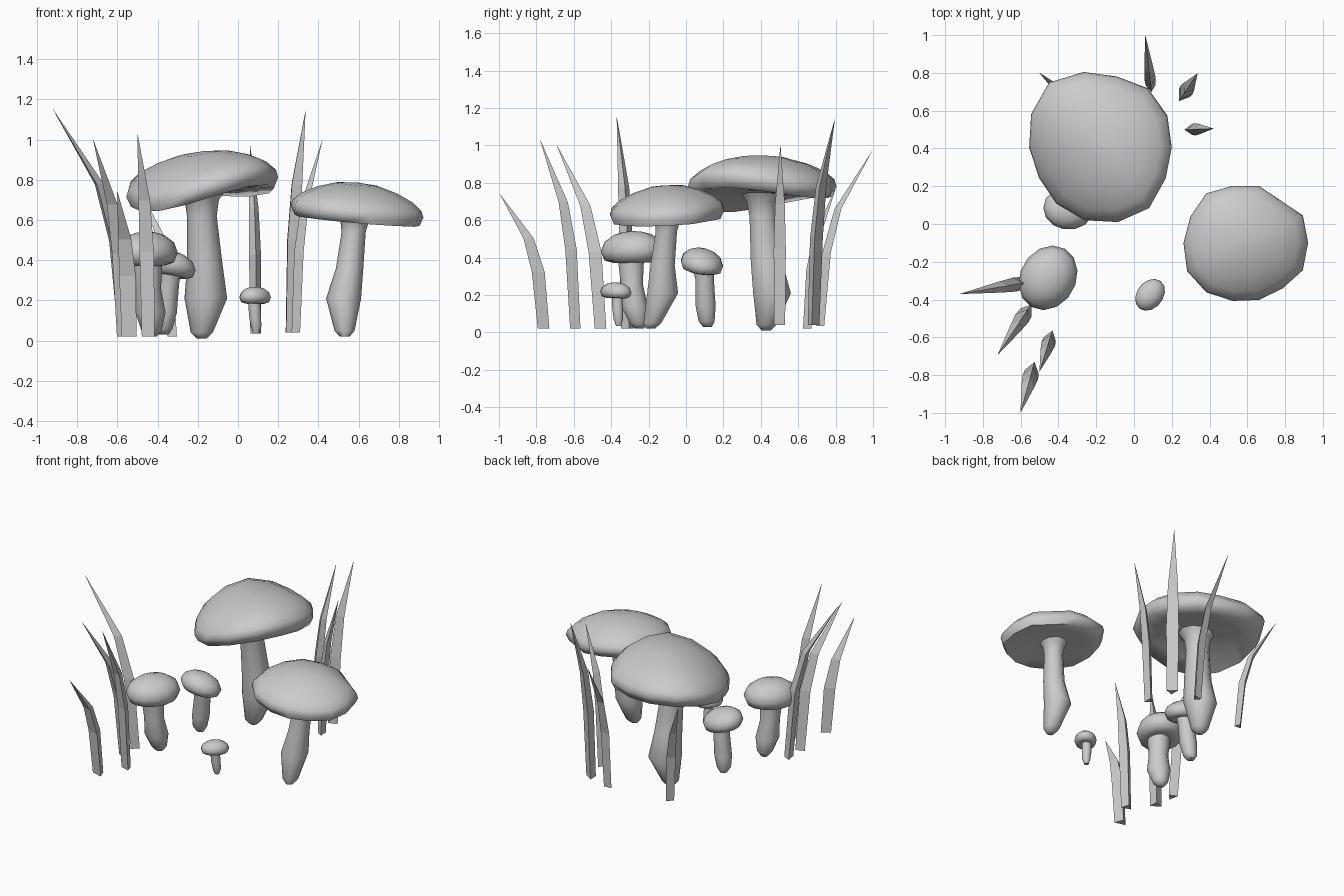
import bpy
import math
from mathutils import Matrix, Vector

cube = bpy.data.objects.get("Cube")
if cube:
    bpy.data.objects.remove(cube, do_unlink=True)

# One plain grey for everything
grey = bpy.data.materials.new("plain_grey")
grey.use_nodes = True
grey.diffuse_color = (0.6, 0.6, 0.6, 1)
grey.node_tree.nodes["Principled BSDF"].inputs["Base Color"].default_value = (0.6, 0.6, 0.6, 1)


def loft(name, rings, smooth_angle=None):
    """Skin a list of equal-length vertex rings and cap both ends."""
    n = len(rings[0])
    verts = [v for ring in rings for v in ring]
    faces = [(k * n + i, k * n + (i + 1) % n, (k + 1) * n + (i + 1) % n, (k + 1) * n + i)
             for k in range(len(rings) - 1) for i in range(n)]
    last = (len(rings) - 1) * n
    faces += [tuple(reversed(range(n))), tuple(range(last, last + n))]
    mesh = bpy.data.meshes.new(name)
    mesh.from_pydata(verts, [], faces)
    mesh.materials.append(grey)
    obj = bpy.data.objects.new(name, mesh)
    bpy.context.collection.objects.link(obj)
    if smooth_angle:
        bpy.ops.object.select_all(action="DESELECT")
        obj.select_set(True)
        bpy.context.view_layer.objects.active = obj
        bpy.ops.object.shade_smooth_by_angle(angle=math.radians(smooth_angle))


def outline(radii):
    """Closed outline with one radius for each evenly spaced direction."""
    step = math.tau / len(radii)
    return [Vector((r * math.cos(i * step), r * math.sin(i * step), 0))
            for i, r in enumerate(radii)]


def oval(rx, ry, turn=0):
    spin = Matrix.Rotation(math.radians(turn), 3, "Z")
    return [spin @ Vector((rx * p.x, ry * p.y, 0)) for p in outline([1] * 14)]


# Cap profiles from the underside to the crown: (radius, height) per unit radius
BROAD = [(0.2, -0.1), (0.62, -0.12), (0.94, -0.16), (1, -0.03), (0.97, 0.07),
         (0.84, 0.19), (0.6, 0.31), (0.32, 0.395), (0.04, 0.42)]
ROUND = [(0.3, -0.34), (0.6, -0.42), (0.88, -0.33), (1, -0.03), (0.88, 0.28),
         (0.58, 0.5), (0.28, 0.59), (0.04, 0.61)]


def cap(name, centre, edge, profile, tilt, twist=0):
    """Cap with a leaning, slightly saddle-shaped brim."""
    size = sum(p.length for p in edge) / len(edge)
    rings = []
    for r, h in profile:
        points = [p * r for p in edge]
        for p in points:
            p.z = h * size + tilt[0] * p.x + tilt[1] * p.y - twist * p.x * p.y
        rings.append([p + Vector(centre) for p in points])
    loft(name, rings, 75)


def stem(name, sections):
    """Each section is (x, y, z, radius)."""
    loft(name, [[p + Vector((x, y, z)) for p in outline([r] * 10)]
                for x, y, z, r in sections], 60)


# Tall back mushroom
tall_edge = outline([0.375, 0.39, 0.4, 0.385, 0.41, 0.44, 0.41,
                     0.38, 0.365, 0.38, 0.395, 0.405, 0.41, 0.38])
cap("tall_cap", (-0.175, 0.405, 0.775), tall_edge, BROAD, (0.13, 0.03), 0.5)
stem("tall_stem", [(-0.18, 0.43, 0.01, 0.025), (-0.18, 0.43, 0.04, 0.055),
                   (-0.16, 0.46, 0.21, 0.106), (-0.165, 0.43, 0.38, 0.088),
                   (-0.18, 0.41, 0.62, 0.074), (-0.18, 0.405, 0.7, 0.085),
                   (-0.18, 0.405, 0.75, 0.12)])

# Broad side mushroom
side_edge = outline([0.33, 0.335, 0.29, 0.31, 0.31, 0.335, 0.325,
                     0.33, 0.345, 0.335, 0.315, 0.31, 0.31, 0.335])
cap("side_cap", (0.592, -0.1, 0.65), side_edge, BROAD, (-0.09, 0.05))
stem("side_stem", [(0.53, -0.19, 0.02, 0.025), (0.53, -0.18, 0.05, 0.05),
                   (0.525, -0.125, 0.21, 0.087), (0.555, -0.125, 0.36, 0.068),
                   (0.575, -0.105, 0.54, 0.06), (0.58, -0.1, 0.59, 0.07),
                   (0.585, -0.1, 0.62, 0.09)])

# Small mushrooms
cap("small_front_cap", (-0.455, -0.285, 0.442), oval(0.178, 0.148, 60), ROUND, (0, 0.02))
stem("small_front_stem", [(-0.43, -0.25, 0.02, 0.025), (-0.43, -0.255, 0.05, 0.05),
                          (-0.435, -0.275, 0.14, 0.075), (-0.445, -0.29, 0.26, 0.062),
                          (-0.45, -0.295, 0.41, 0.075)])
cap("small_back_cap", (-0.345, 0.085, 0.373), oval(0.135, 0.115), ROUND, (-0.15, -0.12))
stem("small_back_stem", [(-0.37, 0.115, 0.03, 0.025), (-0.37, 0.11, 0.06, 0.045),
                         (-0.36, 0.105, 0.14, 0.056), (-0.345, 0.1, 0.28, 0.052),
                         (-0.34, 0.09, 0.36, 0.06)])
cap("tiny_cap", (0.085, -0.375, 0.218), oval(0.092, 0.07, 52), ROUND, (0, -0.03))
stem("tiny_stem", [(0.09, -0.36, 0.035, 0.015), (0.09, -0.362, 0.07, 0.026),
                   (0.085, -0.365, 0.12, 0.03), (0.08, -0.37, 0.21, 0.03)])


def blade(name, base, tip, width):
    """Three-sided grass blade: flat outer face, keel on the inside, bent toward its tip."""
    base, tip = Vector(base), Vector(tip)
    lean = Vector((tip.x - base.x, tip.y - base.y, 0))
    out = lean.normalized()
    side = Vector((-out.y, out.x, 0))
    rings = []
    for height, bend, scale in ((0, 0, 0.9), (0.42, 0.12, 1), (0.67, 0.34, 0.8), (1, 1, 0.02)):
        c = base + lean * bend + Vector((0, 0, (tip.z - base.z) * height))
        w = width * scale
        rings.append([c + side * w / 2 + out * w * 0.3, c - out * w * 0.4,
                      c - side * w / 2 + out * w * 0.3])
    loft(name, rings)


# Grass at the front corner of the clump
blade("front_grass_1", (-0.57, -0.31, 0.02), (-0.92, -0.37, 1.15), 0.075)
blade("front_grass_2", (-0.56, -0.45, 0.02), (-0.72, -0.69, 1.0), 0.08)
blade("front_grass_3", (-0.535, -0.76, 0.02), (-0.6, -0.995, 0.74), 0.085)
blade("front_grass_4", (-0.44, -0.59, 0.02), (-0.5, -0.78, 1.03), 0.075)

# Grass behind the tall mushroom
blade("back_grass_1", (0.29, 0.5, 0.04), (0.42, 0.505, 1.0), 0.065)
blade("back_grass_2", (0.255, 0.675, 0.04), (0.335, 0.795, 1.14), 0.08)
blade("back_grass_3", (0.09, 0.72, 0.035), (0.06, 0.995, 0.97), 0.06)
blade("back_grass_4", (-0.32, 0.64, 0.02), (-0.5, 0.8, 0.77), 0.06)
